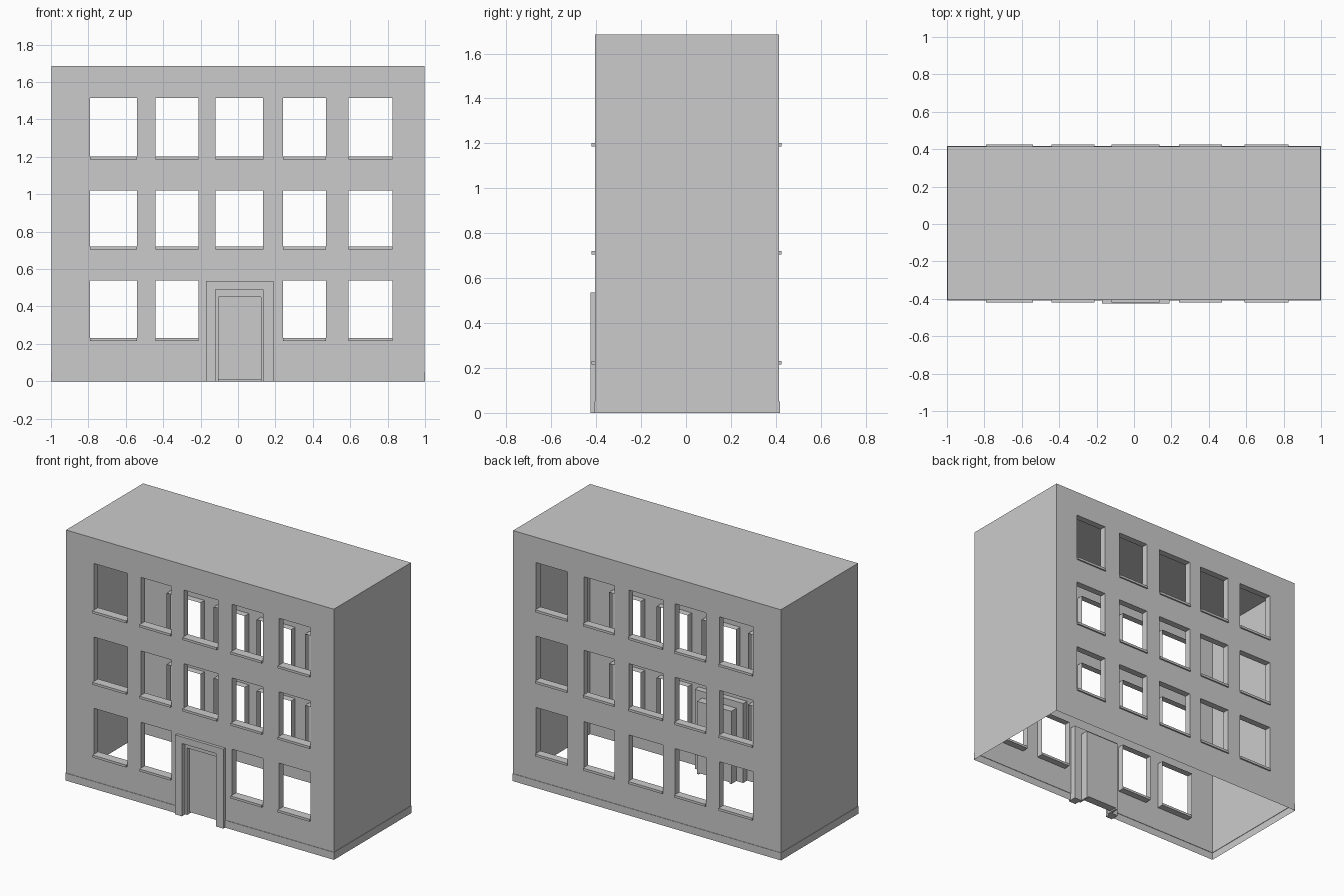
import bpy, bmesh

if "Cube" in bpy.data.objects:
    bpy.data.objects.remove(bpy.data.objects["Cube"])

X, YF, YB, H = 0.997, -0.405, 0.415, 1.685   # shell extents
PL, LIP = 0.05, 0.003                        # plinth height and projection
REVEAL = 0.045
COLS = [(-0.79, -0.54), (-0.44, -0.21), (-0.12, 0.135), (0.24, 0.47), (0.59, 0.825)]
ROWS = [(0.23, 0.54), (0.72, 1.02), (1.20, 1.515)]
DOOR = (-0.12, 0.135, PL, 0.49)


def finish(name, bm):
    bmesh.ops.remove_doubles(bm, verts=bm.verts, dist=1e-5)
    bmesh.ops.recalc_face_normals(bm, faces=bm.faces)
    me = bpy.data.meshes.new(name)
    bm.to_mesh(me)
    bm.free()
    ob = bpy.data.objects.new(name, me)
    bpy.context.collection.objects.link(ob)
    return ob


def quad(bm, *pts):
    bm.faces.new([bm.verts.new(p) for p in pts])


def add_box(bm, x0, x1, y0, y1, z0, z1):
    vs = bmesh.ops.create_cube(bm, size=1)['verts']
    for v in vs:
        v.co = (x1 if v.co.x > 0 else x0, y1 if v.co.y > 0 else y0, z1 if v.co.z > 0 else z0)


def facade(bm, y, inward, windows, extra):
    """Thin wall sheet with openings; windows get reveals folded inward."""
    holes = windows + extra
    xs = sorted({-X, X} | {v for h in holes for v in h[:2]})
    zs = sorted({PL, H} | {v for h in holes for v in h[2:]})
    for a, b in zip(xs, xs[1:]):
        for c, d in zip(zs, zs[1:]):
            mx, mz = (a + b) / 2, (c + d) / 2
            if not any(h[0] < mx < h[1] and h[2] < mz < h[3] for h in holes):
                quad(bm, (a, y, c), (b, y, c), (b, y, d), (a, y, d))
    yi = y + inward * REVEAL
    for a, b, c, d in windows:
        ring = [(a, c), (b, c), (b, d), (a, d)]
        for p, q in zip(ring, ring[1:] + ring[:1]):
            quad(bm, (p[0], y, p[1]), (q[0], y, q[1]), (q[0], yi, q[1]), (p[0], yi, p[1]))


back_windows = [(*c, *r) for r in ROWS for c in COLS]
front_windows = [w for w in back_windows if not (w[0] == -0.12 and w[2] == ROWS[0][0])]

# Hollow shell: pierced front and back, plain sides, flat roof, open base
bm = bmesh.new()
facade(bm, YF, 1, front_windows, [DOOR])
facade(bm, YB, -1, back_windows, [])
for x in (-X, X):
    quad(bm, (x, YF, PL), (x, YB, PL), (x, YB, H), (x, YF, H))
quad(bm, (-X, YF, H), (X, YF, H), (X, YB, H), (-X, YB, H))
# dissolve the layout grid into clean flat faces
bmesh.ops.remove_doubles(bm, verts=bm.verts, dist=1e-5)
finish("building_shell", bm)

# Plinth: slim skirt with a ledge, interrupted at the door
bm = bmesh.new()
l, f, k = X + LIP, YF - LIP, YB + LIP
path = [((DOOR[1], YF), (DOOR[1], f)), ((X, YF), (l, f)), ((X, YB), (l, k)),
        ((-X, YB), (-l, k)), ((-X, YF), (-l, f)), ((DOOR[0], YF), (DOOR[0], f))]
for (i0, o0), (i1, o1) in zip(path, path[1:]):
    quad(bm, (*o0, 0), (*o1, 0), (*o1, PL), (*o0, PL))
    quad(bm, (*o0, PL), (*o1, PL), (*i1, PL), (*i0, PL))
finish("plinth", bm)

# Window sills
for name, wins, y0, y1 in (("front_sills", front_windows, -0.42, YF + REVEAL),
                           ("back_sills", back_windows, YB - REVEAL, 0.425)):
    bm = bmesh.new()
    for a, b, c, d in wins:
        add_box(bm, a, b, y0, y1, c - 0.015, c + 0.001)
    finish(name, bm)


def surround(name, outer, inner, y0, y1):
    """Three-sided door frame extruded from an arch-shaped profile."""
    (a, b, t), (c, d, s) = outer, inner
    prof = [(a, 0), (a, t), (b, t), (b, 0), (d, 0), (d, s), (c, s), (c, 0)]
    bm = bmesh.new()
    face = bm.faces.new([bm.verts.new((x, y0, z)) for x, z in prof])
    ext = bmesh.ops.extrude_face_region(bm, geom=[face], use_keep_orig=True)
    for v in ext['geom']:
        if isinstance(v, bmesh.types.BMVert):
            v.co.y = y1
    finish(name, bm)


# Entrance: outer surround, inner frame, door leaf
surround("door_surround", (-0.17, 0.19, 0.535), (-0.12, 0.135, 0.49), -0.425, -0.365)
surround("door_frame", (-0.12, 0.135, 0.49), (-0.105, 0.122, 0.45), -0.39, -0.31)
bm = bmesh.new()
add_box(bm, -0.105, 0.122, -0.365, -0.31, 0.01, 0.45)
finish("door", bm)
